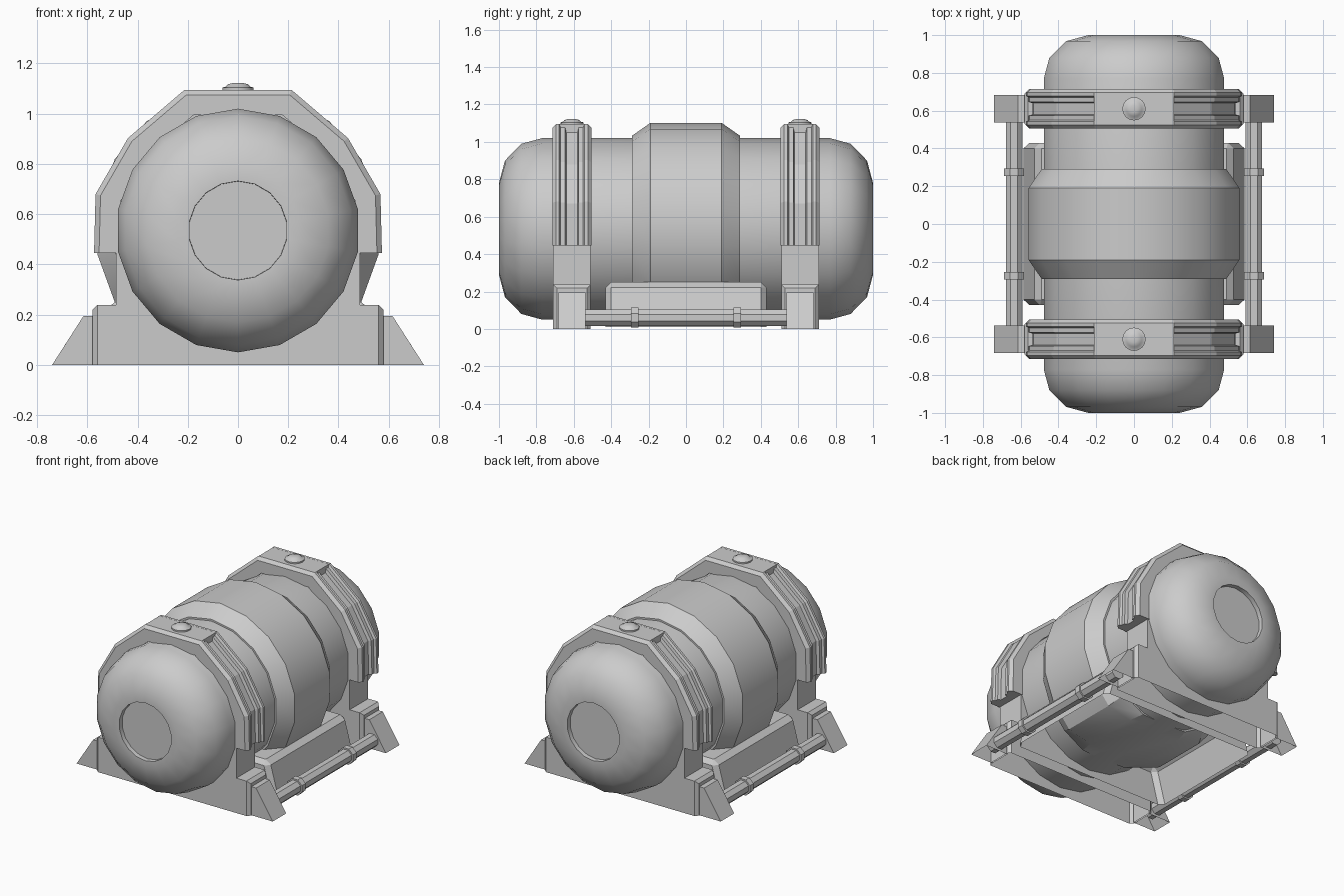
import bpy, bmesh
from math import sin, cos, pi, radians
from mathutils import Vector

if "Cube" in bpy.data.objects:
    bpy.data.objects.remove(bpy.data.objects["Cube"])

TANK_Z, CLAMP_Y = 0.535, 0.61


def finish(bm, name, smooth=None):
    me = bpy.data.meshes.new(name)
    bm.to_mesh(me)
    bm.free()
    ob = bpy.data.objects.new(name, me)
    bpy.context.collection.objects.link(ob)
    if smooth:
        bpy.ops.object.select_all(action='DESELECT')
        ob.select_set(True)
        bpy.context.view_layer.objects.active = ob
        bpy.ops.object.shade_smooth_by_angle(angle=radians(smooth))
    return ob


def skin(name, rings, smooth=None):
    """Join successive rings of points with quads and cap both ends."""
    bm = bmesh.new()
    vs = [[bm.verts.new(p) for p in r] for r in rings]
    n = len(rings[0])
    for a, b in zip(vs, vs[1:]):
        for i in range(n):
            j = (i + 1) % n
            bm.faces.new((a[i], a[j], b[j], b[i]))
    bm.faces.new(vs[0])
    bm.faces.new(vs[-1])
    bmesh.ops.recalc_face_normals(bm, faces=bm.faces[:])
    return finish(bm, name, smooth)


def lathe_y(name, profile, x, z, sides, smooth=None, turn=0, floor=0):
    """Turn (y, radius) points around an axis parallel to y, never below floor."""
    angles = [2 * pi * (i + turn) / sides for i in range(sides)]
    return skin(name, [[(x + r * sin(a), y, max(floor, z + r * cos(a))) for a in angles]
                       for y, r in profile], smooth)


def prism(name, outline, y0, y1, bevel=0, keep=None, hollow=False):
    """Extrude an (x, z) outline along y, bevel chosen edges, optionally open the underside."""
    bm = bmesh.new()
    f = bm.faces.new([bm.verts.new((x, y0, z)) for x, z in outline])
    ext = bmesh.ops.extrude_face_region(bm, geom=[f])
    bmesh.ops.translate(bm, vec=(0, y1 - y0, 0),
                        verts=[v for v in ext['geom'] if isinstance(v, bmesh.types.BMVert)])
    if f.is_valid and len(bm.faces) == len(outline) + 1:
        bm.faces.new([v for v in bm.verts if abs(v.co.y - y0) < 1e-6])
    bmesh.ops.recalc_face_normals(bm, faces=bm.faces[:])
    if bevel:
        edges = [e for e in bm.edges if all(keep(v.co) for v in e.verts)
                 and max(v.co.z for v in e.verts) > 0.02]
        bmesh.ops.bevel(bm, geom=edges, offset=bevel, segments=1, affect='EDGES')
    if hollow:
        under = [f for f in bm.faces if all(v.co.z < 0.02 for v in f.verts)]
        bmesh.ops.delete(bm, geom=under, context='FACES')
    return finish(bm, name)


# Tank with domed ends and recessed discs
half = [(0.97, 0.196), (1.0, 0.197), (1.0, 0.245), (0.968, 0.365), (0.88, 0.455), (0.77, 0.485)]
lathe_y("tank", [(-y, r) for y, r in half] + half[::-1], 0, TANK_Z, 18, 35)

# Raised middle band, flattened underneath
lathe_y("tank_band", [(-0.29, 0.45), (-0.29, 0.497), (-0.19, 0.567), (0.19, 0.567),
                      (0.29, 0.497), (0.29, 0.45)], 0, TANK_Z, 18, 25, floor=0.06)

# Clamp arch path (x, z) with mitred outward normals
right = [(0.213, 1.095), (0.438, 0.903), (0.567, 0.68), (0.573, 0.445)]
path = [Vector((-x, z)) for x, z in right[::-1]] + [Vector(p) for p in right]
segs = [(b - a).normalized() for a, b in zip(path, path[1:])]
normals = [Vector((-s.y, s.x)) for s in segs]
miters = []
for i in range(len(path)):
    a, b = normals[max(i - 1, 0)], normals[min(i, len(normals) - 1)]
    m = (a + b).normalized()
    miters.append(m / m.dot(a))
miters[0], miters[-1] = Vector((-1, 0)), Vector((1, 0))
half_sec = [(0.105, -0.1), (0.105, -0.02), (0.085, 0), (0.068, 0),
            (0.06, -0.015), (0.036, -0.015), (0.03, -0.035)]
section = half_sec + [(-y, d) for y, d in half_sec[::-1]]

# Saddle outline with a round seat for the tank
a0 = pi / 2 + 0.16
arc = [(0.47 * sin(a0 + (2 * pi - 2 * a0) * i / 16),
        TANK_Z + 0.47 * cos(a0 + (2 * pi - 2 * a0) * i / 16)) for i in range(17)]
saddle = [(-0.58, 0), (-0.58, 0.238), (-0.485, 0.238), (-0.485, 0.46)] + arc[::-1] + \
         [(0.485, 0.46), (0.485, 0.238), (0.58, 0.238), (0.58, 0)]

for side, label in ((-1, "front"), (1, "back")):
    cy = side * CLAMP_Y
    # Clamp arch with a stepped groove
    skin(label + "_clamp", [[(p.x + m.x * d, cy + y, p.y + m.y * d) for y, d in section]
                            for p, m in zip(path, miters)])
    # Top block filling the groove
    prism(label + "_clamp_block", [(-0.212, 1.03), (-0.212, 1.0945), (0.212, 1.0945), (0.212, 1.03)],
          cy - 0.069, cy + 0.069)
    # Domed bolt with a flange
    bolt = [(0.062, 1.085), (0.062, 1.104), (0.048, 1.108), (0.04, 1.117), (0.018, 1.123)]
    skin(label + "_bolt", [[(r * cos(2 * pi * i / 16), cy + r * sin(2 * pi * i / 16), z)
                            for i in range(16)] for r, z in bolt], 40)
    # Saddle base, open underneath
    prism(label + "_saddle", saddle, cy - 0.1, cy + 0.1, 0.02,
          lambda c: abs(c.x) > 0.57, hollow=True)
    # Wedge feet
    for s, hand in ((-1, "left"), (1, "right")):
        prism(f"{label}_{hand}_foot", [(s * 0.57, 0), (s * 0.74, 0), (s * 0.615, 0.195),
                                       (s * 0.57, 0.195)], cy - 0.073, cy + 0.073, hollow=True)

# Belly housing between the saddles: sloping sides, open underneath
prism("belly_housing", [(-0.585, 0.01), (-0.52, 0.25), (0.52, 0.25), (0.585, 0.01)],
      -0.43, 0.43, 0.03, lambda c: True, hollow=True)

# Side rails with collars
for s, hand in ((-1, "left"), (1, "right")):
    x = s * 0.635
    lathe_y(hand + "_rail", [(-0.6, 0.047), (0.6, 0.047)], x, 0.06, 8, turn=0.5)
    for y, label in ((-0.275, "front"), (0.275, "back")):
        lathe_y(f"{hand}_{label}_collar", [(y - 0.02, 0.058), (y + 0.02, 0.058)],
                x, 0.06, 8, turn=0.5)
